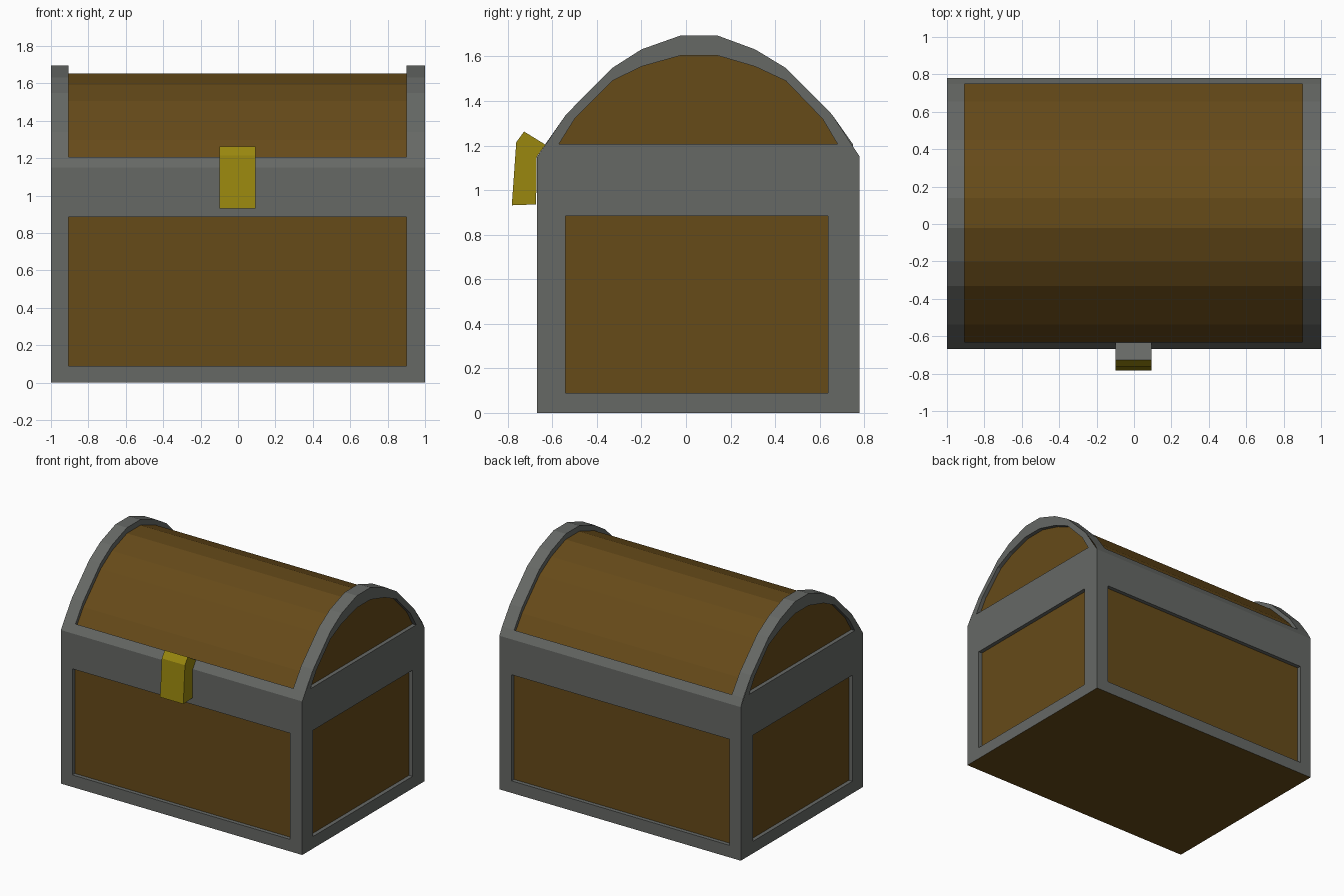
import bpy, bmesh
from mathutils import Vector

if "Cube" in bpy.data.objects:
    bpy.data.objects.remove(bpy.data.objects["Cube"])


def material(name, color):
    m = bpy.data.materials.new(name)
    m.diffuse_color = color
    m.use_nodes = True
    m.node_tree.nodes["Principled BSDF"].inputs["Base Color"].default_value = m.diffuse_color
    return m


GREY = material("iron", (0.133, 0.14, 0.131, 1))
WOOD = material("wood", (0.133, 0.069, 0.0097, 1))
GOLD = material("brass", (0.32, 0.245, 0.0045, 1))


def face(bm, pts, mat=0):
    f = bm.faces.new([bm.verts.new(p) for p in pts])
    f.material_index = mat


def recessed(bm, outer, inner, push):
    """Frame face with a wooden panel sunk into it by the push vector."""
    deep = [Vector(p) + Vector(push) for p in inner]
    n = len(outer)
    for i in range(n):
        j = (i + 1) % n
        face(bm, [outer[i], outer[j], inner[j], inner[i]])
        face(bm, [inner[i], inner[j], deep[j], deep[i]])
    face(bm, deep, 1)


def finish(bm, name, mats):
    bmesh.ops.remove_doubles(bm, verts=bm.verts, dist=0.0005)
    bmesh.ops.recalc_face_normals(bm, faces=bm.faces)
    me = bpy.data.meshes.new(name)
    bm.to_mesh(me)
    bm.free()
    for m in mats:
        me.materials.append(m)
    ob = bpy.data.objects.new(name, me)
    bpy.context.collection.objects.link(ob)
    return ob


Y0, Y1, H = -0.668, 0.78, 1.15     # body front, back and height
SINK = 0.03


def rect(a0, a1, b0, b1):
    return [(a0, b0), (a1, b0), (a1, b1), (a0, b1)]


# Chest body: framed walls with sunken panels, wooden base
bm = bmesh.new()
for y, push in ((Y0, SINK), (Y1, -SINK)):
    recessed(bm, [(a, y, b) for a, b in rect(-1, 1, 0, H)],
             [(a, y, b) for a, b in rect(-0.905, 0.9, 0.09, 0.885)], (0, push, 0))
for x in (-1, 1):
    recessed(bm, [(x, a, b) for a, b in rect(Y0, Y1, 0, H)],
             [(x, a, b) for a, b in rect(-0.542, 0.638, 0.09, 0.885)], (-x * SINK, 0, 0))
face(bm, [(a, b, 0) for a, b in rect(-1, 1, Y0, Y1)], 1)
face(bm, [(a, b, H) for a, b in rect(-1, 1, Y0, Y1)])
finish(bm, "chest_body", [GREY, WOOD])

# Lid: arched ribs and rails around a sunken barrel top
arch = [(Y0, H), (-0.538, 1.34), (-0.332, 1.548), (-0.2, 1.632), (-0.022, 1.695),
        (0.139, 1.695), (0.31, 1.632), (0.449, 1.548), (0.655, 1.34), (Y1, H)]
end_panel = [(-0.57, 1.208), (-0.5, 1.32), (-0.332, 1.49), (-0.2, 1.555), (-0.022, 1.605),
             (0.139, 1.605), (0.31, 1.555), (0.449, 1.49), (0.613, 1.32), (0.68, 1.208)]
rail_f, rail_b = (-0.631, 1.207), (0.749, 1.207)
skin = [arch[0], rail_f] + arch[1:-1] + [rail_b, arch[-1]]
xs = (-1, -0.905, 0.9, 1)
DROP = 0.042

bm = bmesh.new()
for i in range(len(skin) - 1):
    (ya, za), (yb, zb) = skin[i], skin[i + 1]
    for j in range(3):
        sunk = j == 1 and 0 < i < len(skin) - 2
        d = DROP if sunk else 0
        face(bm, [(xs[j], ya, za - d), (xs[j + 1], ya, za - d),
                  (xs[j + 1], yb, zb - d), (xs[j], yb, zb - d)], int(sunk))
        if sunk:
            for x in xs[1:3]:
                face(bm, [(x, ya, za), (x, yb, zb), (x, yb, zb - d), (x, ya, za - d)])
for y, z in (rail_f, rail_b):
    face(bm, [(xs[1], y, z), (xs[2], y, z), (xs[2], y, z - DROP), (xs[1], y, z - DROP)])
for x in (-1, 1):
    recessed(bm, [(x, y, z) for y, z in arch], [(x, y, z) for y, z in end_panel],
             (-x * SINK, 0, 0))
face(bm, [(a, b, H) for a, b in rect(-1, 1, Y0, Y1)])
finish(bm, "lid", [GREY, WOOD])

# Clasp: extruded hook profile, grey on its rear slope
hook = [(-0.782, 0.932), (-0.673, 0.936), (-0.67, 1.15), (-0.631, 1.204),
        (-0.727, 1.263), (-0.762, 1.215)]
bm = bmesh.new()
for x in (-0.098, 0.094):
    face(bm, [(x, y, z) for y, z in hook], 1)
for i in range(len(hook)):
    (ya, za), (yb, zb) = hook[i], hook[(i + 1) % len(hook)]
    face(bm, [(-0.098, ya, za), (0.094, ya, za), (0.094, yb, zb), (-0.098, yb, zb)],
         0 if i == 3 else 1)
finish(bm, "clasp", [GREY, GOLD])
